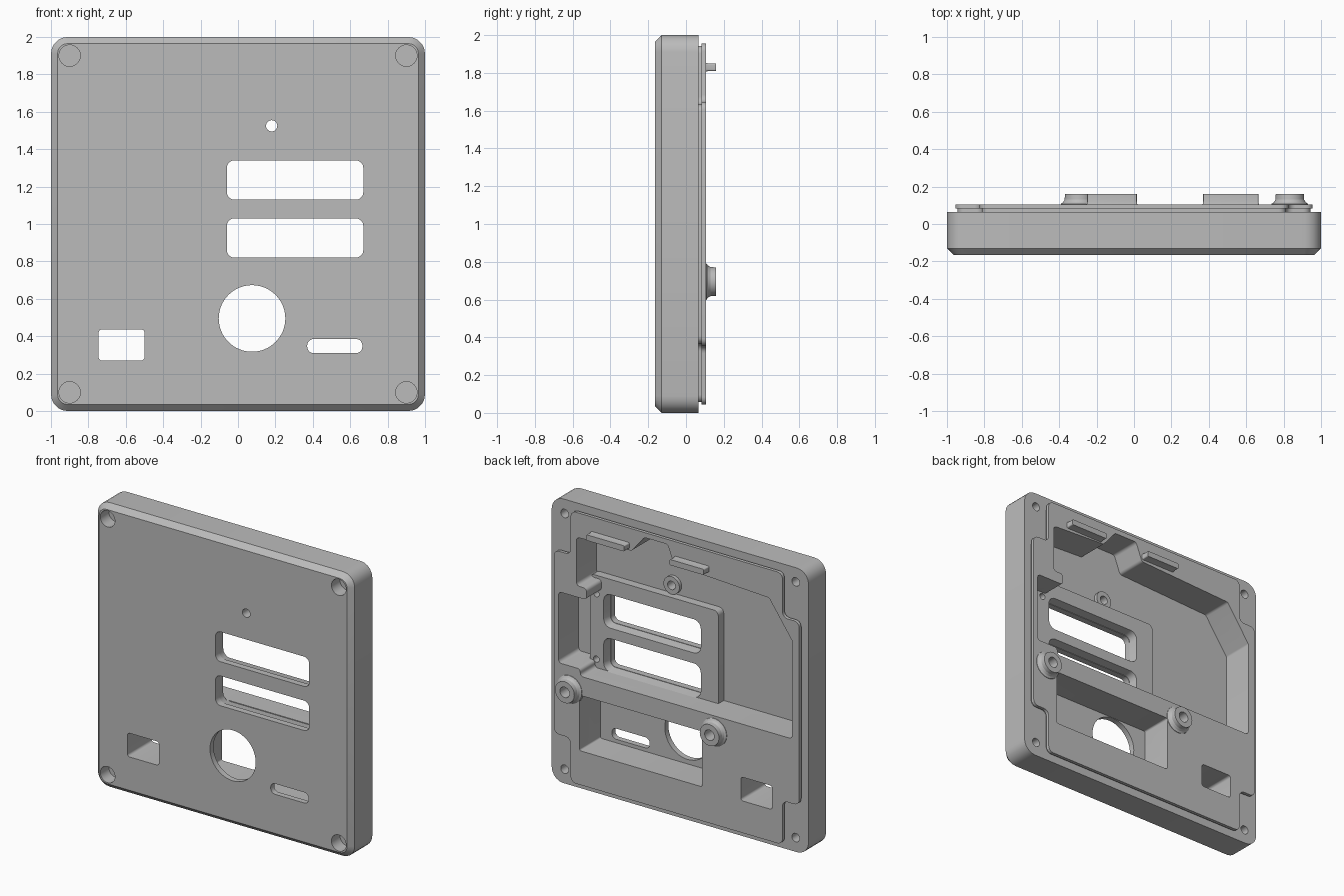
import bpy, bmesh, math
from mathutils import Vector

cube = bpy.data.objects.get("Cube")
if cube:
    bpy.data.objects.remove(cube, do_unlink=True)

grey = bpy.data.materials.new("mid_grey")
grey.use_nodes = True
grey.diffuse_color = (0.5, 0.5, 0.5, 1)
grey.node_tree.nodes["Principled BSDF"].inputs["Base Color"].default_value = (0.5, 0.5, 0.5, 1)


def rounded(points, r, steps=5):
    """Round every corner of a closed (x, z) outline."""
    out, n = [], len(points)
    for i in range(n):
        p = Vector(points[i])
        a, b = Vector(points[i - 1]) - p, Vector(points[(i + 1) % n]) - p
        half = a.angle(b) / 2
        d = min(r / math.tan(half), a.length * 0.45, b.length * 0.45)
        rad = d * math.tan(half)
        bis = (a.normalized() + b.normalized()).normalized()
        centre = p + bis * (rad / math.sin(half))
        s, e = p + a.normalized() * d - centre, p + b.normalized() * d - centre
        turn = s.angle_signed(e)
        ang = math.atan2(s.y, s.x)
        for k in range(steps + 1):
            t = ang - turn * k / steps
            out.append((centre.x + rad * math.cos(t), centre.y + rad * math.sin(t)))
    return out


def rect(x0, x1, z0, z1, r, grow=0):
    x0, x1, z0, z1 = x0 - grow, x1 + grow, z0 - grow, z1 + grow
    return rounded([(x0, z0), (x1, z0), (x1, z1), (x0, z1)], r + grow)


def circle(x, z, r, n=40):
    return [(x + r * math.cos(math.tau * i / n), z + r * math.sin(math.tau * i / n)) for i in range(n)]


def loft(name, *layers):
    """Closed solid through (y, outline) layers."""
    bm = bmesh.new()
    rings = [[bm.verts.new((x, y, z)) for x, z in outline] for y, outline in layers]
    n = len(rings[0])
    for lo, hi in zip(rings, rings[1:]):
        for i in range(n):
            j = (i + 1) % n
            bm.faces.new((lo[i], lo[j], hi[j], hi[i]))
    bm.faces.new(rings[0])
    bm.faces.new(rings[-1])
    bmesh.ops.recalc_face_normals(bm, faces=bm.faces)
    mesh = bpy.data.meshes.new(name)
    bm.to_mesh(mesh)
    bm.free()
    mesh.materials.append(grey)
    obj = bpy.data.objects.new(name, mesh)
    bpy.context.collection.objects.link(obj)
    return obj


def slab(outline, y0, y1):
    return loft("helper", (y0, outline), (y1, outline))


# Front shell with chamfered front edge
panel = loft("panel_housing",
             (-0.165, rect(-1, 1, 0, 2, 0.09, -0.035)),
             (-0.13, rect(-1, 1, 0, 2, 0.09)),
             (0.065, rect(-1, 1, 0, 2, 0.09)))
bpy.context.view_layer.objects.active = panel


def combine(operation, tool):
    tool.hide_render = True
    mod = panel.modifiers.new("combine", "BOOLEAN")
    mod.operation = operation
    mod.solver = "EXACT"
    mod.object = tool
    bpy.ops.object.modifier_apply(modifier=mod.name)
    bpy.data.objects.remove(tool, do_unlink=True)


def add(tool):
    combine("UNION", tool)


def cut(tool):
    combine("DIFFERENCE", tool)


def lip(inset):
    w, n, h, s = 0.955 - inset, 0.825 - inset, 0.955 - inset, 0.645 - inset
    quarter = [(w, s), (n, s), (n, h)]
    pts = quarter + [(-x, z) for x, z in reversed(quarter)]
    pts += [(-x, -z) for x, z in quarter] + [(x, -z) for x, z in reversed(quarter)]
    return rounded([(x, z + 1) for x, z in pts], 0.04)


# Stepped rear lip, notched round the corner screws
add(slab(lip(0.012), 0.04, 0.088))
add(slab(lip(0), 0.082, 0.105))

# Upper pocket
pocket = [(-0.9, 0.81), (-0.9, 1.5), (-0.72, 1.755), (0.02, 1.79), (0.07, 1.92), (0.25, 1.92),
          (0.35, 1.8), (0.78, 1.78), (0.78, 1.44), (0.7, 1.44), (0.7, 1.36), (0.92, 1.36),
          (0.92, 0.86), (0.75, 0.86), (0.75, 0.81)]
cut(slab(rounded(pocket, 0.025), -0.12, 0.3))

# Lower pocket
cut(slab(rect(-0.2, 0.755, 0.285, 0.675, 0.012), -0.125, 0.3))

# Display mounting plate and indicator collar on the pocket floor
add(slab(rect(-0.21, 0.79, 0.77, 1.46, 0.035), -0.14, -0.06))
add(slab(circle(0.18, 1.525, 0.062), -0.14, -0.095))

# Rear screw bosses with flared feet
for x in (0.833, -0.294):
    add(loft("helper", *[(y, circle(x, 0.695, r)) for y, r in
                         ((0.09, 0.1), (0.108, 0.097), (0.116, 0.085), (0.13, 0.077), (0.16, 0.075))]))
    cut(slab(circle(x, 0.695, 0.037), 0.02, 0.3))

# Clip tabs above the pocket
for x0, x1 in ((0.37, 0.665), (-0.25, 0.015)):
    add(loft("helper", (0.09, rect(x0, x1, 1.81, 1.85, 0.008, 0.006)),
             (0.12, rect(x0, x1, 1.81, 1.85, 0.008)), (0.16, rect(x0, x1, 1.81, 1.85, 0.008))))

# Display windows, flared at the rear
for z in (0.82, 1.13):
    cut(slab(rect(-0.06, 0.67, z, z + 0.21, 0.04), -0.3, -0.03))
    cut(loft("helper", (-0.12, rect(-0.06, 0.67, z, z + 0.21, 0.04, 0.003)),
             (-0.05, rect(-0.06, 0.67, z, z + 0.21, 0.04, 0.015))))

# Display screw holes
for z in (0.87, 1.33):
    cut(slab(circle(0.74, z, 0.022, 24), -0.11, -0.03))

# Through openings: indicator, round, slot and socket
cut(slab(circle(0.18, 1.525, 0.03, 24), -0.3, 0))
cut(slab(circle(0.075, 0.495, 0.178, 64), -0.3, 0))
cut(slab(rect(0.37, 0.665, 0.31, 0.385, 0.034), -0.3, 0))
cut(slab(rect(-0.745, -0.5, 0.27, 0.437, 0.018), -0.3, 0.3))

# Corner recesses in front and blind screw holes behind
for x in (-0.9, 0.9):
    for z in (0.1, 1.9):
        cut(slab(circle(x, z, 0.057), -0.3, -0.07))
        cut(slab(circle(x, z, 0.03, 24), -0.03, 0.3))

panel.select_set(True)
bpy.ops.object.shade_smooth_by_angle(angle=math.radians(25))
